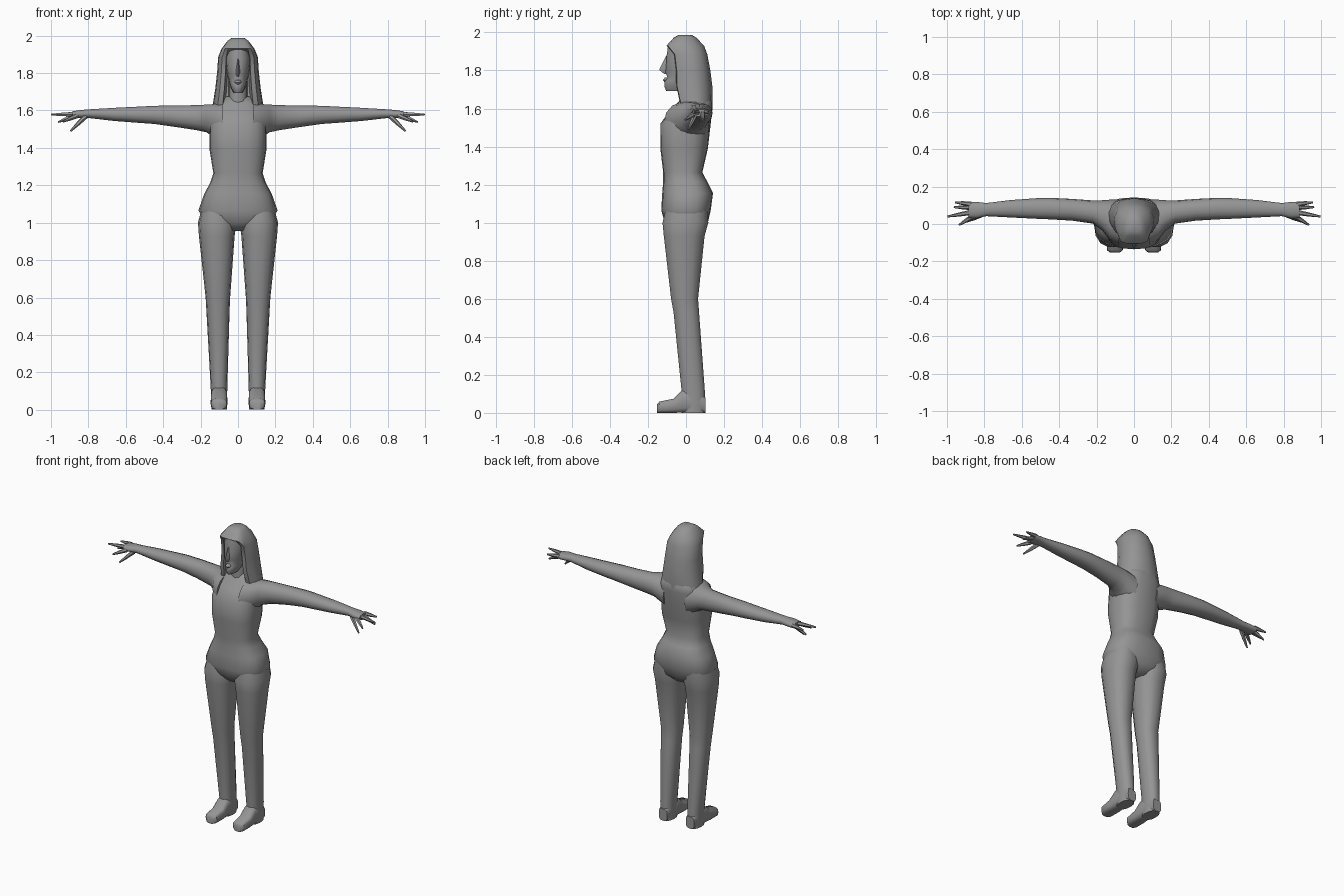
import bpy, bmesh, math
from mathutils import Vector

if "Cube" in bpy.data.objects:
    bpy.data.objects.remove(bpy.data.objects["Cube"])

GREY = (0.3, 0.3, 0.3, 1)
mat = bpy.data.materials.new("plain grey")
mat.use_nodes = True
mat.diffuse_color = GREY
bsdf = mat.node_tree.nodes["Principled BSDF"]
bsdf.inputs["Base Color"].default_value = GREY
bsdf.inputs["Roughness"].default_value = 0.8


def oval(n, p):
    """Unit superellipse; a higher p is boxier."""
    pts = []
    for i in range(n):
        a = 2 * math.pi * i / n
        c, s = math.cos(a), math.sin(a)
        pts.append((math.copysign(abs(c) ** (2 / p), c), math.copysign(abs(s) ** (2 / p), s)))
    return pts


def ring(axis, t, a0, a1, b0, b1, n=14, p=2.3):
    """Oval at position t on an axis, spanning a0..a1 and b0..b1 on the others."""
    out = []
    for u, v in oval(n, p):
        a = (a0 + a1) / 2 + u * (a1 - a0) / 2
        b = (b0 + b1) / 2 + v * (b1 - b0) / 2
        out.append({"x": (t, a, b), "y": (a, t, b), "z": (a, b, t)}[axis])
    return out


def loft(name, rings, side=1, angle=55):
    """Skin a stack of rings, cap both ends and shade it."""
    bm = bmesh.new()
    rows = [[bm.verts.new((x * side, y, z)) for x, y, z in r] for r in rings]
    n = len(rows[0])
    for lo, hi in zip(rows, rows[1:]):
        for i in range(n):
            j = (i + 1) % n
            bm.faces.new((lo[i], lo[j], hi[j], hi[i]))
    bm.faces.new(rows[0])
    bm.faces.new(rows[-1])
    bmesh.ops.recalc_face_normals(bm, faces=bm.faces)
    me = bpy.data.meshes.new(name)
    bm.to_mesh(me)
    bm.free()
    me.materials.append(mat)
    ob = bpy.data.objects.new(name, me)
    bpy.context.collection.objects.link(ob)
    bpy.ops.object.select_all(action="DESELECT")
    ob.select_set(True)
    bpy.context.view_layer.objects.active = ob
    bpy.ops.object.shade_smooth_by_angle(angle=math.radians(angle))
    return ob


def tube(name, path, side):
    """Tapered six-sided finger along (point, radius) pairs."""
    d = (Vector(path[-1][0]) - Vector(path[0][0])).normalized()
    u = d.cross(Vector((0, 0, 1))).normalized()
    v = d.cross(u)
    rings = [[tuple(Vector(c) + r * (a * u + b * v)) for a, b in oval(6, 2)] for c, r in path]
    loft(name, rings, side)


# Torso: height, half width, front y, back y
torso = [(0.955, 0.06, -0.07, 0.07), (1.0, 0.17, -0.112, 0.115), (1.065, 0.212, -0.13, 0.13),
         (1.155, 0.18, -0.125, 0.142), (1.215, 0.148, -0.12, 0.112), (1.265, 0.132, -0.12, 0.086),
         (1.39, 0.152, -0.135, 0.115), (1.52, 0.152, -0.135, 0.13), (1.59, 0.145, -0.085, 0.138),
         (1.635, 0.125, -0.04, 0.138), (1.675, 0.065, -0.015, 0.11)]
loft("torso", [ring("z", z, -w, w, f, b, 20, 2.6) for z, w, f, b in torso])

# Neck and face: height, half width, front y, back y
loft("neck", [ring("z", z, -0.05, 0.05, -0.035, 0.08, 12) for z in (1.6, 1.78)])
face = [(1.693, 0.022, -0.105, 0.0), (1.715, 0.036, -0.116, 0.03), (1.745, 0.046, -0.114, 0.06),
        (1.765, 0.052, -0.1, 0.07), (1.79, 0.057, -0.11, 0.08), (1.835, 0.064, -0.106, 0.08),
        (1.88, 0.068, -0.104, 0.08), (1.93, 0.062, -0.096, 0.07)]
loft("face", [ring("z", z, -w, w, f, b, 14, 2.1) for z, w, f, b in face])
nose = [(1.782, 0.014, -0.115), (1.803, 0.018, -0.141), (1.835, 0.012, -0.126), (1.875, 0.008, -0.106)]
loft("nose", [[(-w, -0.09, z), (0, f, z), (w, -0.09, z)] for z, w, f in nose])
loft("lips", [ring("z", z, -w, w, f, -0.08, 8) for z, w, f in
              ((1.738, 0.012, -0.113), (1.75, 0.02, -0.121), (1.762, 0.014, -0.112))])

# Long hair with an opening for the face: height, half width, front, back, opening depth
hair = [(1.6, 0.14, -0.025, 0.138, 0.04), (1.65, 0.132, -0.04, 0.14, 0.08),
        (1.72, 0.121, -0.055, 0.138, 0.1), (1.8, 0.112, -0.056, 0.128, 0.1),
        (1.885, 0.106, -0.066, 0.112, 0.06), (1.93, 0.088, -0.103, 0.095, 0.0),
        (1.972, 0.056, -0.065, 0.055, 0.0), (1.987, 0.035, -0.04, 0.03, 0.0)]
rings = []
for z, w, f, b, rec in hair:
    d = b - f
    half = [(0.5 * w, f + rec * 0.9), (0.6 * w, f + 0.02 * d), (0.8 * w, f + 0.04 * d),
            (0.96 * w, f + 0.25 * d), (w, f + 0.55 * d), (0.82 * w, f + 0.8 * d), (0.45 * w, f + 0.95 * d)]
    loop = [(0, f + rec)] + half + [(0, b)] + [(-x, y) for x, y in reversed(half)]
    rings.append([(x, y, z) for x, y in loop])
loft("hair", rings, angle=50)

# Limb profiles
leg = [(1.11, 0.04, 0.185, -0.1, 0.11), (1.0, 0.008, 0.214, -0.126, 0.12), (0.93, 0.018, 0.209, -0.119, 0.1),
       (0.6, 0.042, 0.173, -0.08, 0.065), (0.53, 0.045, 0.169, -0.067, 0.07),
       (0.12, 0.057, 0.146, -0.025, 0.1), (0.0, 0.06, 0.142, -0.025, 0.102)]
foot = [(0.102, 0.07, 0.132, 0.08), (0.06, 0.06, 0.142, 0.12), (-0.02, 0.057, 0.145, 0.12),
        (-0.065, 0.056, 0.147, 0.075), (-0.14, 0.06, 0.144, 0.06), (-0.152, 0.075, 0.13, 0.045)]
arm = [(0.08, -0.115, 0.13, 1.42, 1.637), (0.13, -0.085, 0.13, 1.455, 1.636), (0.17, -0.035, 0.127, 1.482, 1.633),
       (0.22, 0.002, 0.126, 1.493, 1.63), (0.33, 0.018, 0.134, 1.51, 1.628), (0.45, 0.025, 0.14, 1.527, 1.626),
       (0.52, 0.028, 0.138, 1.532, 1.622), (0.66, 0.035, 0.128, 1.543, 1.615), (0.79, 0.042, 0.112, 1.558, 1.607),
       (0.84, 0.03, 0.118, 1.558, 1.603), (0.885, 0.032, 0.118, 1.558, 1.596)]
# Fingers: base, tip
fingers = {"index_finger": ((0.86, 0.042, 1.572), (0.935, -0.005, 1.54)),
           "middle_finger": ((0.87, 0.062, 1.58), (0.998, 0.04, 1.578)),
           "ring_finger": ((0.87, 0.088, 1.577), (0.962, 0.09, 1.537)),
           "little_finger": ((0.87, 0.106, 1.583), (0.957, 0.116, 1.577)),
           "thumb": ((0.815, 0.05, 1.568), (0.895, 0.012, 1.49))}

for name, s in (("left", 1), ("right", -1)):
    loft(name + "_leg", [ring("z", z, *r) for z, *r in leg], s)
    loft(name + "_foot", [ring("y", y, x0, x1, 0, top, 14, 3.2) for y, x0, x1, top in foot], s, 45)
    loft(name + "_arm", [ring("x", x, *r, p=2.2) for x, *r in arm], s)
    for part, (base, tip) in fingers.items():
        mid = tuple((Vector(base) + Vector(tip)) / 2)
        tube(name + "_" + part, [(base, 0.014), (mid, 0.011), (tip, 0.005)], s)
